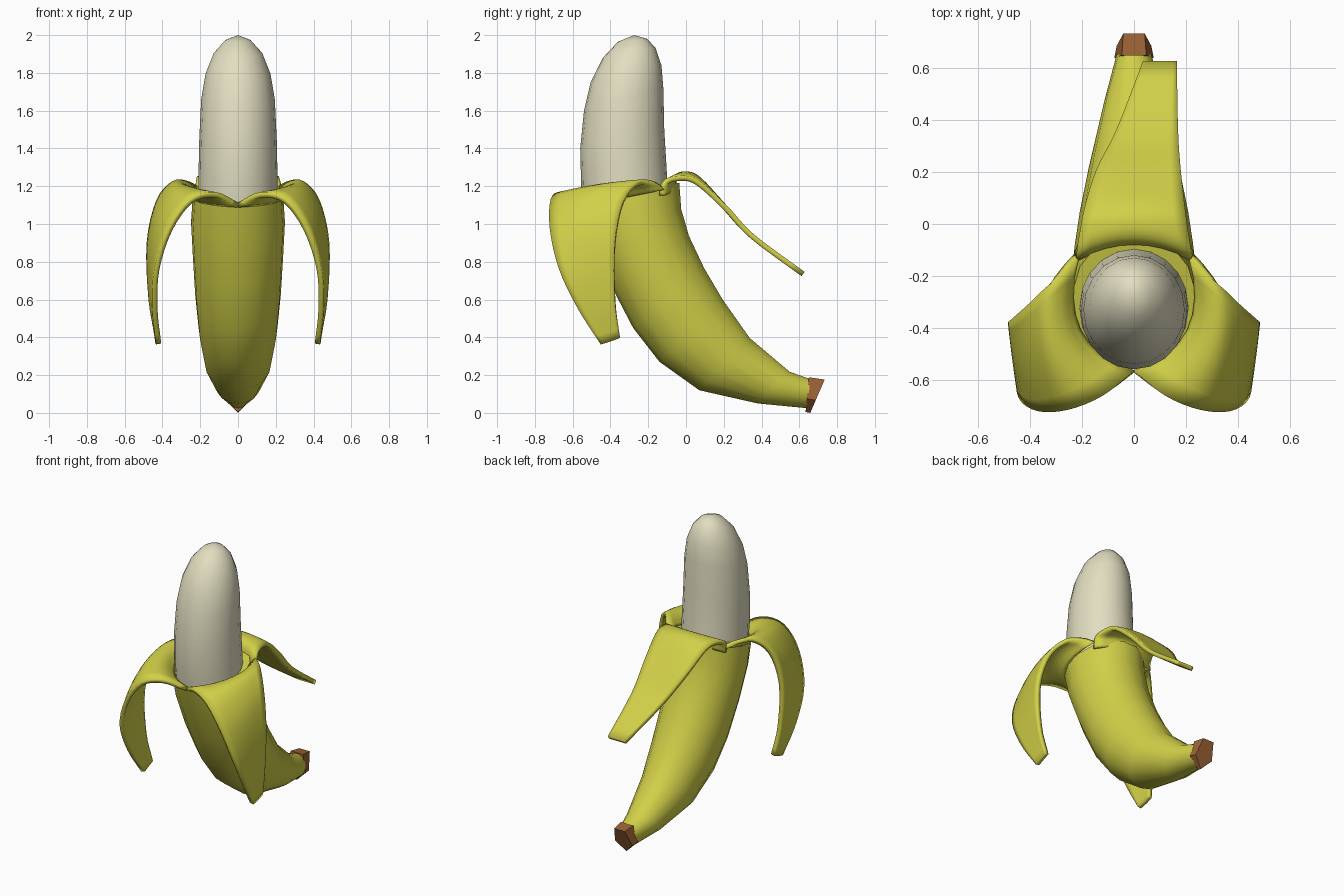
import bpy, bmesh, math
from mathutils import Vector

if "Cube" in bpy.data.objects:
    bpy.data.objects.remove(bpy.data.objects["Cube"])


def material(name, rgb):
    m = bpy.data.materials.new(name)
    m.diffuse_color = (*rgb, 1)
    m.use_nodes = True
    m.node_tree.nodes["Principled BSDF"].inputs["Base Color"].default_value = m.diffuse_color
    return m


YELLOW = material("peel yellow", (0.64, 0.63, 0.065))
CREAM = material("fruit cream", (0.76, 0.73, 0.53))
BROWN = material("stem brown", (0.33, 0.125, 0.035))


def catmull(pts, steps):
    """Smooth curve through the given vectors."""
    out = []
    for i in range(len(pts) - 1):
        b, c = pts[i], pts[i + 1]
        a = pts[i - 1] if i else b * 2 - c
        d = pts[i + 2] if i + 2 < len(pts) else c * 2 - b
        for k in range(steps):
            t = k / steps
            out.append(0.5 * (b * 2 + (c - a) * t + (a * 2 - b * 5 + c * 4 - d) * t * t
                              + (b * 3 - a - c * 3 + d) * t ** 3))
    return out + [pts[-1]]


def finish(name, bm, mat, angle):
    bmesh.ops.recalc_face_normals(bm, faces=bm.faces)
    me = bpy.data.meshes.new(name)
    bm.to_mesh(me)
    bm.free()
    me.materials.append(mat)
    ob = bpy.data.objects.new(name, me)
    bpy.context.collection.objects.link(ob)
    bpy.ops.object.select_all(action='DESELECT')
    ob.select_set(True)
    bpy.context.view_layer.objects.active = ob
    if angle:
        bpy.ops.object.shade_smooth_by_angle(angle=math.radians(angle))
    return ob


def loft(name, rings, sides, mat, angle, tip=None):
    """Tilted oval rings: front y, front z, back y, back z, half width."""
    bm = bmesh.new()
    loops = []
    for fy, fz, by, bz, hw in rings:
        loop = []
        for i in range(sides):
            a = math.tau * i / sides
            t = (1 - math.cos(a)) / 2
            loop.append(bm.verts.new((hw * math.sin(a), fy + (by - fy) * t, fz + (bz - fz) * t)))
        loops.append(loop)
    for lo, hi in zip(loops, loops[1:]):
        for i in range(sides):
            j = (i + 1) % sides
            bm.faces.new((lo[i], lo[j], hi[j], hi[i]))
    bm.faces.new(loops[0])
    if tip:
        v = bm.verts.new(tip)
        for i in range(sides):
            bm.faces.new((loops[-1][i], loops[-1][(i + 1) % sides], v))
    else:
        bm.faces.new(loops[-1])
    return finish(name, bm, mat, angle)


def flap(name, rows, mirror=1, across=8):
    """Thin peel strip; each row holds its two edge points and a middle point."""
    curves = [catmull([Vector(r[k]) for r in rows], 4) for k in range(3)]
    bm = bmesh.new()
    grid = []
    for a, m, b in zip(*curves):
        line = []
        for i in range(across + 1):
            u = i / across
            p = a * (2 * (u - .5) * (u - 1)) + m * (4 * u * (1 - u)) + b * (2 * u * (u - .5))
            line.append(bm.verts.new((p.x * mirror, p.y, p.z)))
        grid.append(line)
    for r, s in zip(grid, grid[1:]):
        for i in range(across):
            bm.faces.new((r[i], r[i + 1], s[i + 1], s[i]))
    ob = finish(name, bm, YELLOW, 50)
    sol = ob.modifiers.new("thickness", 'SOLIDIFY')
    sol.thickness = 0.028
    sol.offset = 0


# Closed lower skin, curving up from the stem to the rim
loft("lower_skin", [
    (0.64, 0.025, 0.66, 0.18, 0.068), (0.38, 0.05, 0.55, 0.22, 0.115),
    (0.07, 0.12, 0.34, 0.40, 0.175), (-0.14, 0.27, 0.20, 0.60, 0.21),
    (-0.28, 0.45, 0.10, 0.77, 0.228), (-0.40, 0.68, 0.02, 0.94, 0.24),
    (-0.50, 0.92, -0.02, 1.08, 0.25), (-0.56, 1.09, -0.03, 1.22, 0.24)],
    15, YELLOW, 40)

# Five-sided cut stem end
loft("stem_end", [
    (0.633, 0.005, 0.652, 0.208, 0.08), (0.658, 0.0, 0.742, 0.195, 0.07)],
    5, BROWN, 0)

# Bare fruit
loft("fruit", [
    (-0.53, 1.03, -0.09, 1.10, 0.21), (-0.555, 1.20, -0.10, 1.25, 0.21),
    (-0.56, 1.40, -0.115, 1.50, 0.205), (-0.54, 1.60, -0.12, 1.72, 0.195),
    (-0.505, 1.75, -0.13, 1.84, 0.172), (-0.44, 1.88, -0.16, 1.93, 0.128),
    (-0.36, 1.965, -0.205, 1.98, 0.068)],
    20, CREAM, 50, tip=(0, -0.275, 2.0))

# Two mirrored side flaps: front edge, middle, rear edge
side = [
    ((0, -.57, 1.10), (.215, -.41, 1.13), (.22, -.12, 1.19)),
    ((.12, -.66, 1.155), (.27, -.43, 1.19), (.27, -.17, 1.215)),
    ((.25, -.71, 1.12), (.34, -.48, 1.18), (.34, -.25, 1.215)),
    ((.36, -.715, .97), (.42, -.53, 1.02), (.42, -.33, 1.12)),
    ((.43, -.67, .76), (.455, -.52, .79), (.47, -.375, .90)),
    ((.44, -.57, .55), (.45, -.46, .57), (.46, -.375, .60)),
    ((.42, -.45, .365), (.425, -.40, .38), (.425, -.35, .40))]
flap("right_flap", side)
flap("left_flap", side, -1)

# Back flap: centre y, z, left x, right x, and how far the edges wrap forward
back = []
for y, z, left, right, wrap in [
        (-0.07, 1.18, -.22, .22, .06), (-0.055, 1.245, -.225, .225, .06),
        (0.0, 1.265, -.21, .21, .05), (0.07, 1.235, -.19, .195, .02),
        (0.20, 1.095, -.145, .18, 0), (0.35, 0.935, -.07, .17, 0),
        (0.62, 0.735, .035, .165, 0)]:
    back.append(((left, y - wrap, z - wrap / 2), ((left + right) / 2, y, z),
                 (right, y - wrap, z - wrap / 2)))
flap("back_flap", back)
